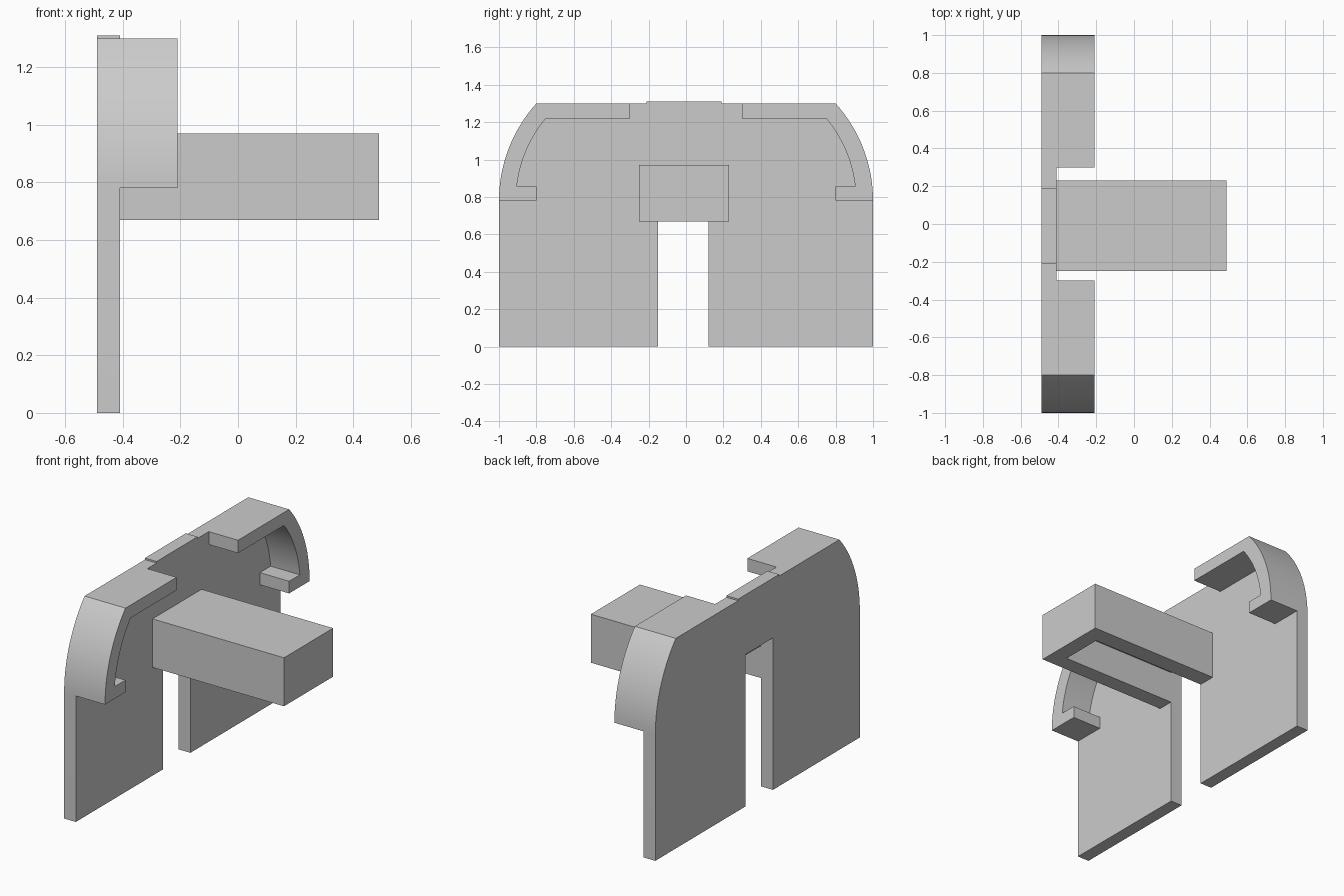
import bpy
import bmesh
from math import asin, cos, sin, radians

cube = bpy.data.objects.get("Cube")
if cube:
    bpy.data.objects.remove(cube, do_unlink=True)

grey = bpy.data.materials.new("plain_grey")
grey.use_nodes = True
GREY = (0.6, 0.6, 0.6, 1)
grey.diffuse_color = GREY
grey.node_tree.nodes["Principled BSDF"].inputs["Base Color"].default_value = GREY

BACK, FACE, LIP, END = -0.49, -0.41, -0.21, 0.49   # planes along x
SHOULDER, TOP = 0.78, 1.30                         # heights
CENTRE, OUTER, INNER = 0.224, 0.776, 0.685         # shoulder arc centre and radii


def prism(name, profile, x0, x1):
    """Extrude a (y, z) outline along x."""
    bm = bmesh.new()
    face = bm.faces.new([bm.verts.new((x0, y, z)) for y, z in profile])
    grown = bmesh.ops.extrude_face_region(bm, geom=[face])
    moved = [v for v in grown["geom"] if isinstance(v, bmesh.types.BMVert)]
    bmesh.ops.translate(bm, verts=moved, vec=(x1 - x0, 0, 0))
    bmesh.ops.recalc_face_normals(bm, faces=bm.faces)
    mesh = bpy.data.meshes.new(name)
    bm.to_mesh(mesh)
    bm.free()
    mesh.materials.append(grey)
    obj = bpy.data.objects.new(name, mesh)
    bpy.context.collection.objects.link(obj)
    return obj


def rect(y0, y1, z0, z1):
    return [(y0, z0), (y1, z0), (y1, z1), (y0, z1)]


def arc(radius, z0, z1, steps=16):
    """Shoulder curve on the +y side, rising from z0 to z1."""
    a, b = (asin((z - SHOULDER) / radius) for z in (z0, z1))
    angles = [a + (b - a) * i / steps for i in range(steps + 1)]
    return [(CENTRE + radius * cos(t), SHOULDER + radius * sin(t)) for t in angles]


def mirror(points):
    return [(-y, z) for y, z in reversed(points)]


def smooth(obj):
    bpy.ops.object.select_all(action="DESELECT")
    obj.select_set(True)
    bpy.context.view_layer.objects.active = obj
    bpy.ops.object.shade_smooth_by_angle(angle=radians(20))


# Upright plate with rounded shoulders, a low top tab and a central slot
shoulder = arc(OUTER, SHOULDER, TOP)
tab = [(0.19, TOP), (0.19, 1.31), (-0.21, 1.31), (-0.21, TOP)]
slot = [(-0.15, 0), (-0.15, 0.94), (0.12, 0.94), (0.12, 0)]
plate = prism("back_plate",
              [(1, 0)] + shoulder + tab + mirror(shoulder) + [(-1, 0)] + slot,
              BACK, FACE)
smooth(plate)

# Hooked lips following each shoulder
inside = arc(INNER, 0.855, 1.22)
hook = (shoulder + [(0.3, TOP), (0.3, 1.22)] + inside[::-1]
        + [(0.8, 0.855), (0.8, SHOULDER)])
for name, outline in (("rear_lip", hook), ("front_lip", mirror(hook))):
    smooth(prism(name, outline, FACE, LIP))

# Projecting arm, hollowed from below and open towards the slot
arm = prism("arm", rect(-0.25, 0.23, 0.67, 0.97), FACE, END)
cutter = prism("arm_cutter", rect(-0.15, 0.12, 0.5, 0.87), BACK, 0.39)
cutter.hide_render = True
cut = arm.modifiers.new("hollow", "BOOLEAN")
cut.operation = "DIFFERENCE"
cut.solver = "EXACT"
cut.object = cutter
bpy.context.view_layer.objects.active = arm
bpy.ops.object.modifier_apply(modifier=cut.name)
bpy.data.objects.remove(cutter, do_unlink=True)
